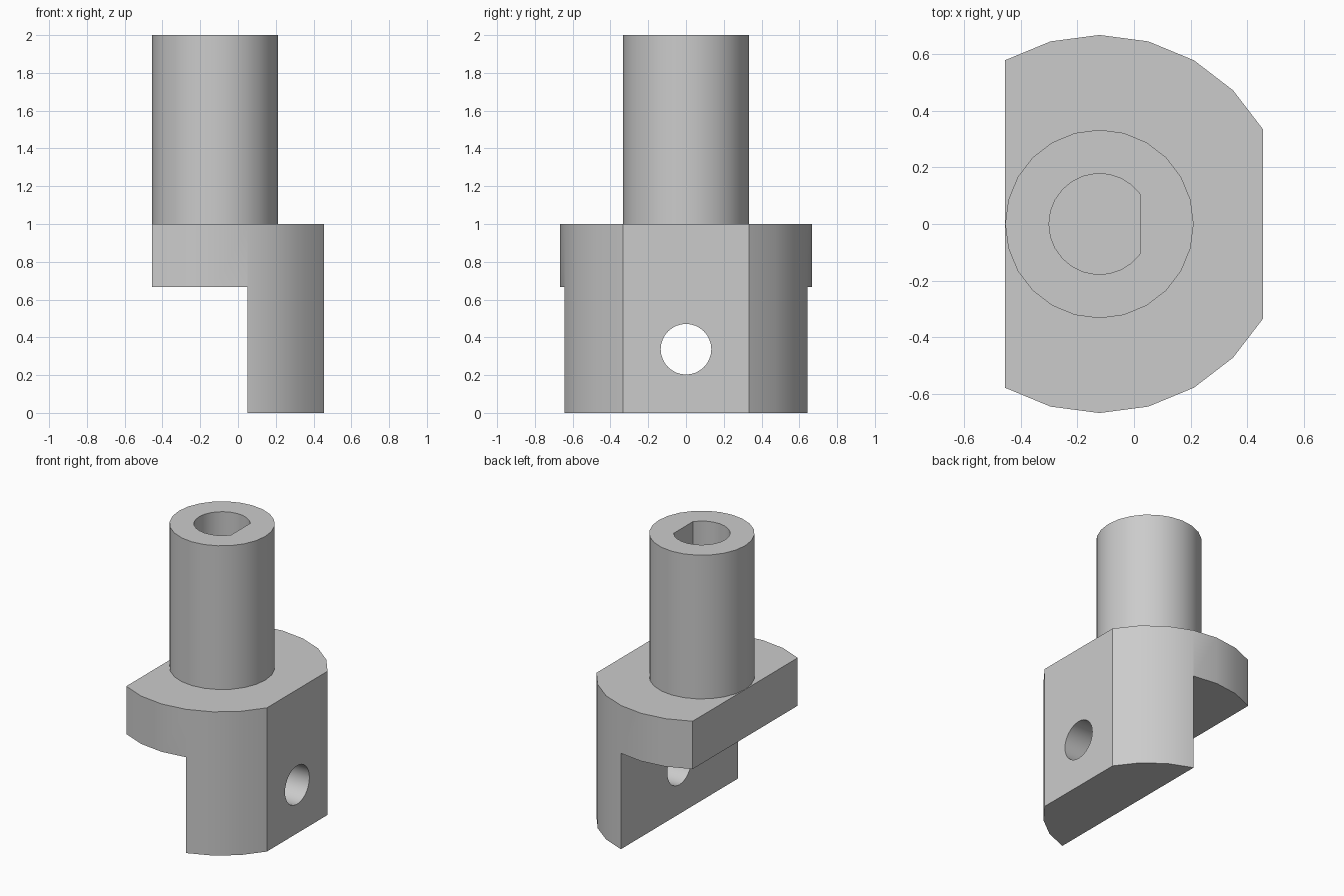
import bpy, bmesh, math
from mathutils import Matrix

if "Cube" in bpy.data.objects:
    bpy.data.objects.remove(bpy.data.objects["Cube"])

AXIS_X = -0.122          # shared axis of the post, bore and flange arc
LEG_X = 0.05             # inner face of the leg
SHELF_Z = 0.667          # underside of the flange

grey = bpy.data.materials.new("plain grey")
grey.use_nodes = True
grey.diffuse_color = (0.6, 0.6, 0.6, 1)
grey.node_tree.nodes["Principled BSDF"].inputs["Base Color"].default_value = (0.6, 0.6, 0.6, 1)


def arc(radius, start, end, steps):
    """Points along an arc around the origin, angles in degrees."""
    angles = [math.radians(start + (end - start) * i / steps) for i in range(steps + 1)]
    return [(radius * math.cos(a), radius * math.sin(a)) for a in angles]


def prism(name, points, bottom, top, matrix=Matrix.Translation((AXIS_X, 0, 0))):
    """Extrude a closed outline between two heights."""
    bm = bmesh.new()
    face = bm.faces.new([bm.verts.new((x, y, bottom)) for x, y in points])
    new = bmesh.ops.extrude_face_region(bm, geom=[face])["geom"]
    bmesh.ops.translate(bm, vec=(0, 0, top - bottom),
                        verts=[v for v in new if isinstance(v, bmesh.types.BMVert)])
    bmesh.ops.recalc_face_normals(bm, faces=bm.faces)
    bm.transform(matrix)
    mesh = bpy.data.meshes.new(name)
    bm.to_mesh(mesh)
    bm.free()
    mesh.materials.append(grey)
    obj = bpy.data.objects.new(name, mesh)
    bpy.context.collection.objects.link(obj)
    return obj


def combine(target, tool, operation):
    """Apply a boolean and discard the tool."""
    tool.hide_render = True
    mod = target.modifiers.new(tool.name, "BOOLEAN")
    mod.operation = operation
    mod.solver = "EXACT"
    mod.object = tool
    bpy.context.view_layer.objects.active = target
    bpy.ops.object.modifier_apply(modifier=mod.name)
    bpy.data.objects.remove(tool)


# Flange and leg block: round outline with two flat sides
outline = arc(0.667, 30, 120, 6) + arc(0.667, 240, 330, 6)
body = prism("shaft_adapter", outline, 0, 1)

# Space under the flange beside the leg
relief = prism("relief_cutter", [(-1, -1), (LEG_X, -1), (LEG_X, 1), (-1, 1)],
               -0.2, SHELF_Z, Matrix.Identity(4))
combine(body, relief, "DIFFERENCE")

# Round post
post = prism("post", arc(0.3325, 0, 345, 23), 0.9, 2)
combine(body, post, "UNION")

# D-shaped blind bore down the post
bore = prism("bore_cutter", arc(0.178, 36.5, 323.5, 20), 1.0, 2.2)
combine(body, bore, "DIFFERENCE")

# Cross hole through the leg
to_side = Matrix.Translation((0, 0, 0.337)) @ Matrix.Rotation(math.pi / 2, 4, "Y")
cross_hole = prism("cross_hole_cutter", arc(0.134, 0, 348.75, 31), -0.2, 0.8, to_side)
combine(body, cross_hole, "DIFFERENCE")

# Smooth round walls, sharp edges
bpy.ops.object.select_all(action="DESELECT")
body.select_set(True)
bpy.context.view_layer.objects.active = body
bpy.ops.object.shade_smooth_by_angle(angle=math.radians(25))
